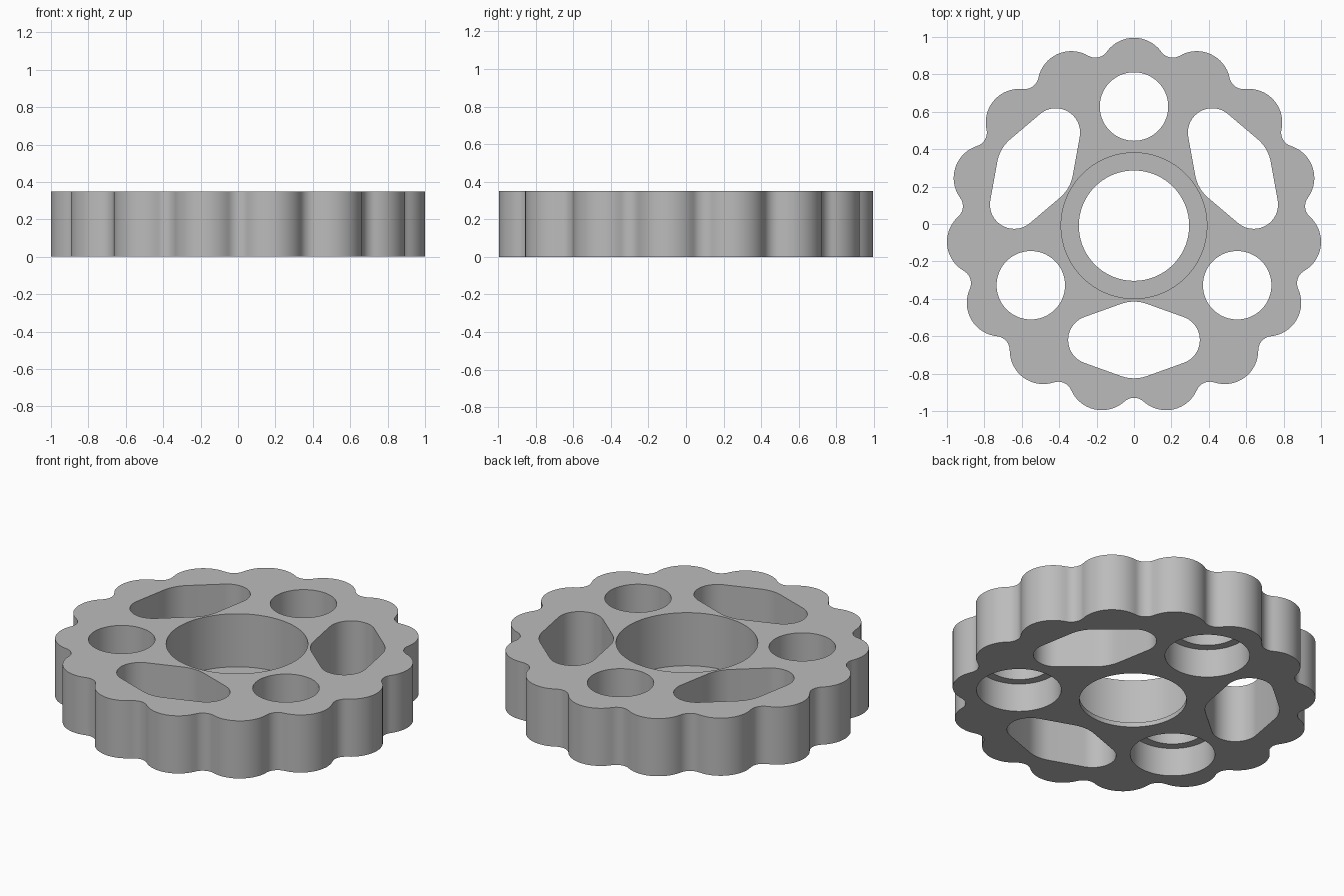
import bpy, bmesh
from math import sin, cos, pi, radians, asin, atan2, sqrt

if "Cube" in bpy.data.objects:
    bpy.data.objects.remove(bpy.data.objects["Cube"])

HEIGHT = 0.35
Y_SHIFT = -0.009      # an odd lobe count puts the hub slightly off the middle
LOBES = 15


def arc(cx, cy, r, start, end, steps):
    """Points along an arc, including both ends."""
    return [(cx + r * cos(start + (end - start) * i / steps),
             cy + r * sin(start + (end - start) * i / steps)) for i in range(steps + 1)]


def circle(cx, cy, r, steps=72):
    return arc(cx, cy, r, 0, 2 * pi, steps)[:-1]


def rotate(points, a):
    return [(x * cos(a) - y * sin(a), x * sin(a) + y * cos(a)) for x, y in points]


def scalloped_outline(dist=0.825, lobe=0.1795, valley=0.076):
    """Round lobes joined by tangent concave fillets."""
    half = pi / LOBES
    h = dist * cos(half) + sqrt((lobe + valley) ** 2 - (dist * sin(half)) ** 2)
    vx, vy = h * cos(half), h * sin(half)
    phi = atan2(vy, vx - dist)
    unit = arc(dist, 0, lobe, -phi, phi, 16)
    unit += arc(vx, vy, valley, pi + phi, pi + 2 * half - phi, 10)[1:-1]
    return [p for k in range(LOBES) for p in rotate(unit, pi / 2 + 2 * half * k)]


def slot_outline(dist=0.611, mid=0.205, side=0.13, offset=0.222):
    """Hull of one large circle between two small ones, lying across +x."""
    t = asin((mid - side) / offset)
    return (arc(dist, 0, mid, -t, t, 8)
            + arc(dist, offset, side, t, pi - t, 24)
            + arc(dist, 0, mid, pi - t, pi + t, 8)
            + arc(dist, -offset, side, pi + t, 2 * pi - t, 24))


bm = bmesh.new()
bottom_edges, top_edges = [], []


def wall(levels):
    """Skin a stack of (outline, z) rings and remember its end loops."""
    rings = [[bm.verts.new((x, y + Y_SHIFT, z)) for x, y in pts] for pts, z in levels]
    n = len(rings[0])
    for a, b in zip(rings, rings[1:]):
        for i in range(n):
            j = (i + 1) % n
            bm.faces.new((a[i], a[j], b[j], b[i]))
    for ring, store in ((rings[0], bottom_edges), (rings[-1], top_edges)):
        store.extend(bm.edges.get((ring[i], ring[(i + 1) % n])) for i in range(n))


# scalloped rim
rim = scalloped_outline()
wall([(rim, 0), (rim, HEIGHT)])

# hub bore with a thin retaining lip at the bottom
lip, seat = circle(0, 0, 0.295), circle(0, 0, 0.39)
wall([(lip, 0), (lip, 0.028), (seat, 0.028), (seat, HEIGHT)])

for k in range(3):
    # stepped round holes, wider below
    a = pi / 2 + k * 2 * pi / 3
    wide = rotate(circle(0.637, 0, 0.233), a)
    narrow = rotate(circle(0.637, 0, 0.183), a)
    wall([(wide, 0), (wide, 0.173), (narrow, 0.173), (narrow, HEIGHT)])
    # lightening slots between them
    slot = rotate(slot_outline(), a + pi)
    wall([(slot, 0), (slot, HEIGHT)])

# flat top and bottom faces
for edges in (bottom_edges, top_edges):
    bmesh.ops.triangle_fill(bm, edges=edges, use_beauty=True)
bmesh.ops.recalc_face_normals(bm, faces=bm.faces)

mesh = bpy.data.meshes.new("scalloped_wheel")
bm.to_mesh(mesh)
bm.free()
wheel = bpy.data.objects.new("scalloped_wheel", mesh)
bpy.context.collection.objects.link(wheel)

grey = bpy.data.materials.new("plain_grey")
grey.use_nodes = True
colour = (0.5, 0.5, 0.5, 1)
grey.diffuse_color = colour
grey.node_tree.nodes["Principled BSDF"].inputs["Base Color"].default_value = colour
mesh.materials.append(grey)

bpy.context.view_layer.objects.active = wheel
wheel.select_set(True)
bpy.ops.object.shade_smooth_by_angle(angle=radians(30))
